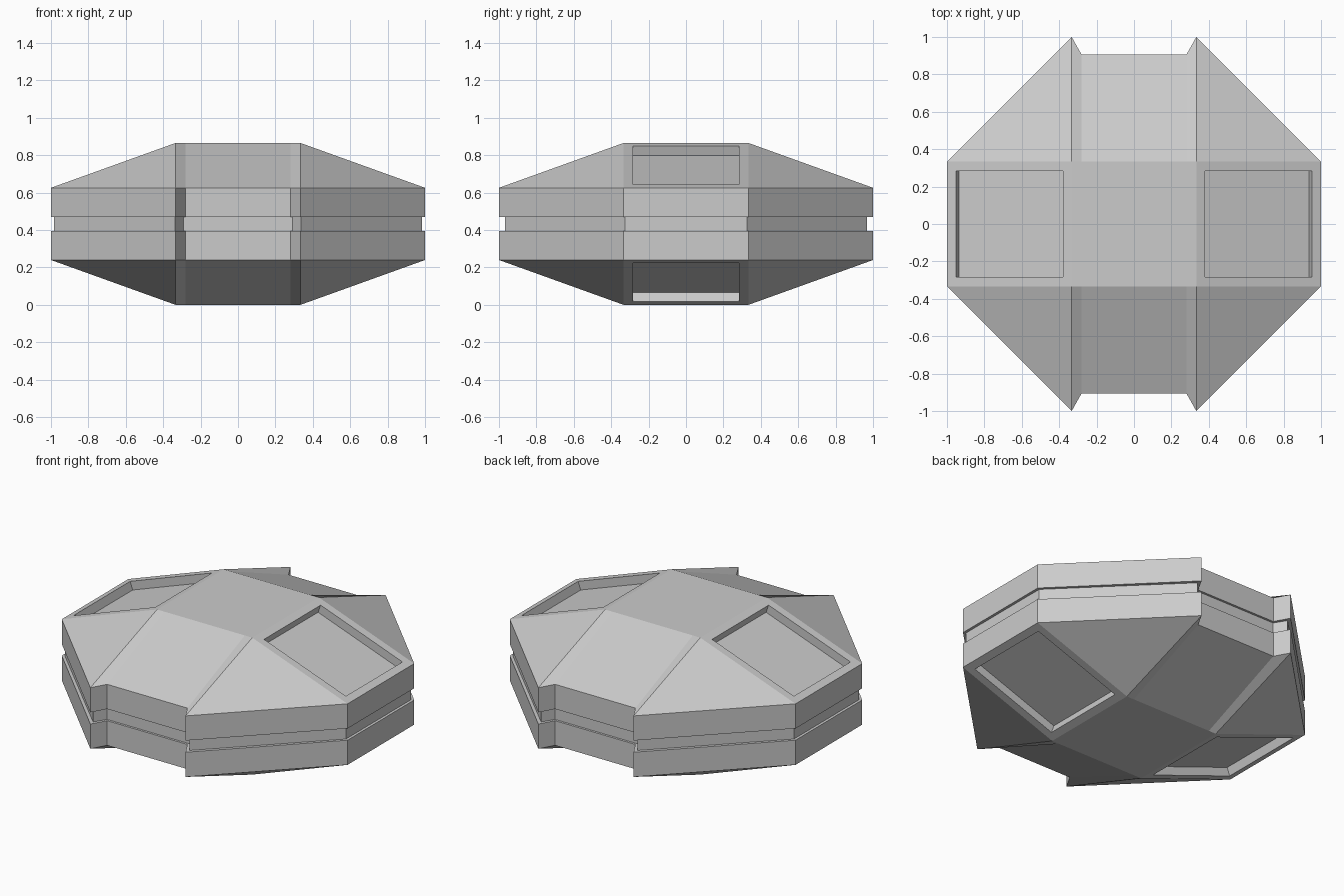
import bpy, bmesh

if "Cube" in bpy.data.objects:
    bpy.data.objects.remove(bpy.data.objects["Cube"])

S = 0.333            # half width of the flat top and corner position
H = 0.866            # total height


def ring(quarter, z):
    """Mirror three quarter-outline points into a closed 12-point ring."""
    a, b, c = quarter
    pts = []
    for sx, sy, order in ((1, 1, (a, b, c)), (-1, 1, (c, b, a)),
                          (-1, -1, (a, b, c)), (1, -1, (c, b, a))):
        pts += [(sx * x, sy * y, z) for x, y in order]
    return pts


# Outlines: side corner, front/back corner, notch corner
rim = [(1, S), (S, 1), (0.281, 0.907)]
groove = [(0.983, 0.326), (0.337, 0.967), (0.291, 0.893)]
cap = [(S, S), (S, S), (0.281, S)]

# Lofted hull: sloped base, wall, groove, wall, sloped roof
levels = [(cap, 0), (rim, 0.24), (rim, 0.396), (groove, 0.396),
          (groove, H - 0.396), (rim, H - 0.396), (rim, H - 0.24), (cap, H)]
bm = bmesh.new()
rings = [[bm.verts.new(p) for p in ring(q, z)] for q, z in levels]
for lo, hi in zip(rings, rings[1:]):
    for i in range(12):
        j = (i + 1) % 12
        bm.faces.new((lo[i], lo[j], hi[j], hi[i]))
bm.faces.new(rings[0][::-1])
bm.faces.new(rings[-1])
bmesh.ops.remove_doubles(bm, verts=bm.verts[:], dist=0.0005)
bmesh.ops.recalc_face_normals(bm, faces=bm.faces[:])

# Recessed panels on the left and right slopes, above and below
bm.normal_update()
panels = [f for f in bm.faces if abs(f.normal.y) < 0.01
          and abs(f.normal.x) > 0.2 and abs(f.normal.z) > 0.5]
bmesh.ops.inset_individual(bm, faces=panels, thickness=0.071, depth=0)
bm.normal_update()
for f in panels:
    n = f.normal.copy()
    new = bmesh.ops.extrude_discrete_faces(bm, faces=[f])["faces"][0]
    # extrude_discrete_faces keeps the wall faces attached to the new floor
    bmesh.ops.translate(bm, verts=new.verts[:], vec=n * -0.053)

mesh = bpy.data.meshes.new("hull")
bm.to_mesh(mesh)
bm.free()
obj = bpy.data.objects.new("hull", mesh)
bpy.context.collection.objects.link(obj)
